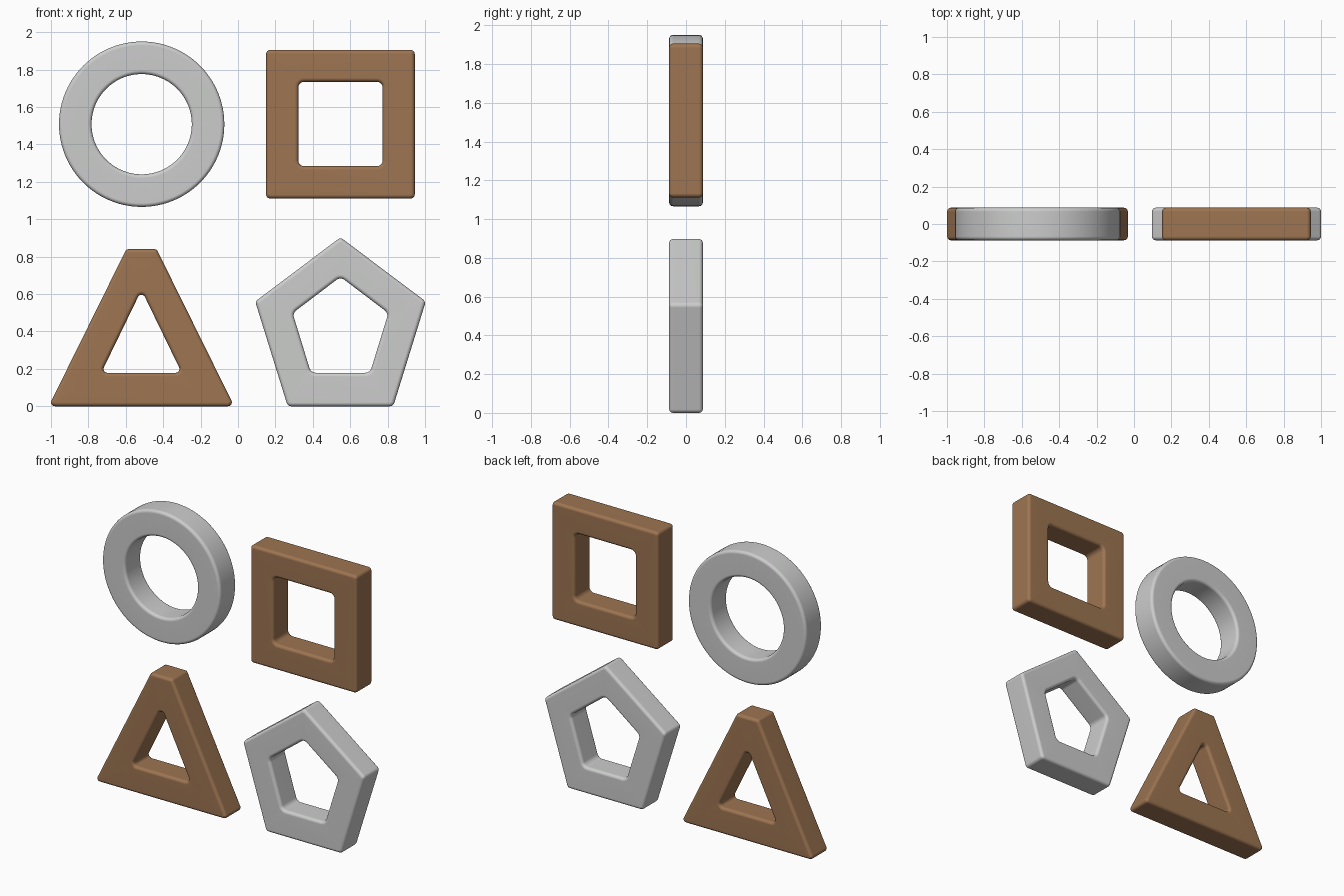
import bpy, bmesh, math
from mathutils import Vector

if "Cube" in bpy.data.objects:
    bpy.data.objects.remove(bpy.data.objects["Cube"])

HALF, BEVEL, SEG = 0.087, 0.02, 4   # half thickness, rim rounding, steps


def material(name, color):
    m = bpy.data.materials.new(name)
    m.diffuse_color = (*color, 1)
    m.use_nodes = True
    m.node_tree.nodes["Principled BSDF"].inputs["Base Color"].default_value = m.diffuse_color
    return m


BROWN = material("warm_brown", (0.34, 0.178, 0.084))
GREY = material("light_grey", (0.60, 0.61, 0.60))


def rounded(points, r):
    """Filleted convex polygon (counter-clockwise) as (arc centre, direction, radius)."""
    pts = [Vector(p) for p in points]
    out = []
    for i, p in enumerate(pts):
        a = (p - pts[i - 1]).normalized()
        b = (pts[(i + 1) % len(pts)] - p).normalized()
        n1, n2 = Vector((a.y, -a.x)), Vector((b.y, -b.x))
        centre = p - (n1 + n2) * (r / (1 + n1.dot(n2)))
        turn, start = math.acos(n1.dot(n2)), math.atan2(n1.y, n1.x)
        for k in range(7):
            t = start + turn * k / 6
            out.append((centre, Vector((math.cos(t), math.sin(t))), r))
    return out


def circle(x, z, r, n=96):
    return [(Vector((x, z)), Vector((math.cos(2 * math.pi * k / n), math.sin(2 * math.pi * k / n))), r)
            for k in range(n)]


def frame(name, outer, inner, mat):
    """Plate between two outlines, with rounded rims on both faces."""
    bm = bmesh.new()
    # inset and depth along the wall, from front to back
    arc = [(BEVEL * (1 - math.sin(a)), -HALF + BEVEL * (1 - math.cos(a)))
           for a in (math.pi / 2 * k / SEG for k in range(SEG + 1))]
    wall = arc + [(d, -y) for d, y in reversed(arc)]
    front, back = [], []
    for loop, sign in ((outer, -1), (inner, 1)):
        rings = []
        for d, y in wall:
            # keep a sliver of radius so that corner points stay distinct
            ring = []
            for c, n, r in loop:
                p = c + n * max(r + sign * d, 0.0005)
                ring.append(bm.verts.new((p.x, y, p.y)))
            rings.append(ring)
        num = len(loop)
        for a, b in zip(rings, rings[1:]):
            for i in range(num):
                j = (i + 1) % num
                bm.faces.new((a[i], a[j], b[j], b[i]))
        for edges, ring in ((front, rings[0]), (back, rings[-1])):
            edges += [bm.edges.get((ring[i], ring[(i + 1) % num])) for i in range(num)]
    # flat front and back faces
    for edges in (front, back):
        bmesh.ops.triangle_fill(bm, edges=edges, use_beauty=True)
    bmesh.ops.recalc_face_normals(bm, faces=bm.faces[:])
    for f in bm.faces:
        f.smooth = True
    mesh = bpy.data.meshes.new(name)
    bm.to_mesh(mesh)
    bm.free()
    mesh.materials.append(mat)
    obj = bpy.data.objects.new(name, mesh)
    bpy.context.collection.objects.link(obj)
    obj.modifiers.new("flat_faces", 'WEIGHTED_NORMAL')


def rect(x0, x1, z0, z1):
    return [(x0, z0), (x1, z0), (x1, z1), (x0, z1)]


# ring, top left
frame("ring", circle(-0.515, 1.508, 0.442), circle(-0.515, 1.508, 0.268), GREY)

# square, top right
frame("square_frame", rounded(rect(0.15, 0.945, 1.111, 1.905), 0.022),
      rounded(rect(0.323, 0.773, 1.284, 1.735), 0.03), BROWN)

# triangle with a cut tip, bottom left
frame("triangle_frame",
      rounded([(-1.012, 0), (-0.02, 0), (-0.435, 0.84), (-0.597, 0.84)], 0.021),
      rounded([(-0.731, 0.179), (-0.301, 0.179), (-0.516, 0.622)], 0.02), BROWN)

# pentagon, bottom right
frame("pentagon_frame",
      rounded([(0.266, 0), (0.83, 0), (1.004, 0.56), (0.548, 0.903), (0.092, 0.56)], 0.025),
      rounded([(0.39, 0.179), (0.706, 0.179), (0.804, 0.498), (0.548, 0.692), (0.292, 0.498)], 0.035), GREY)
